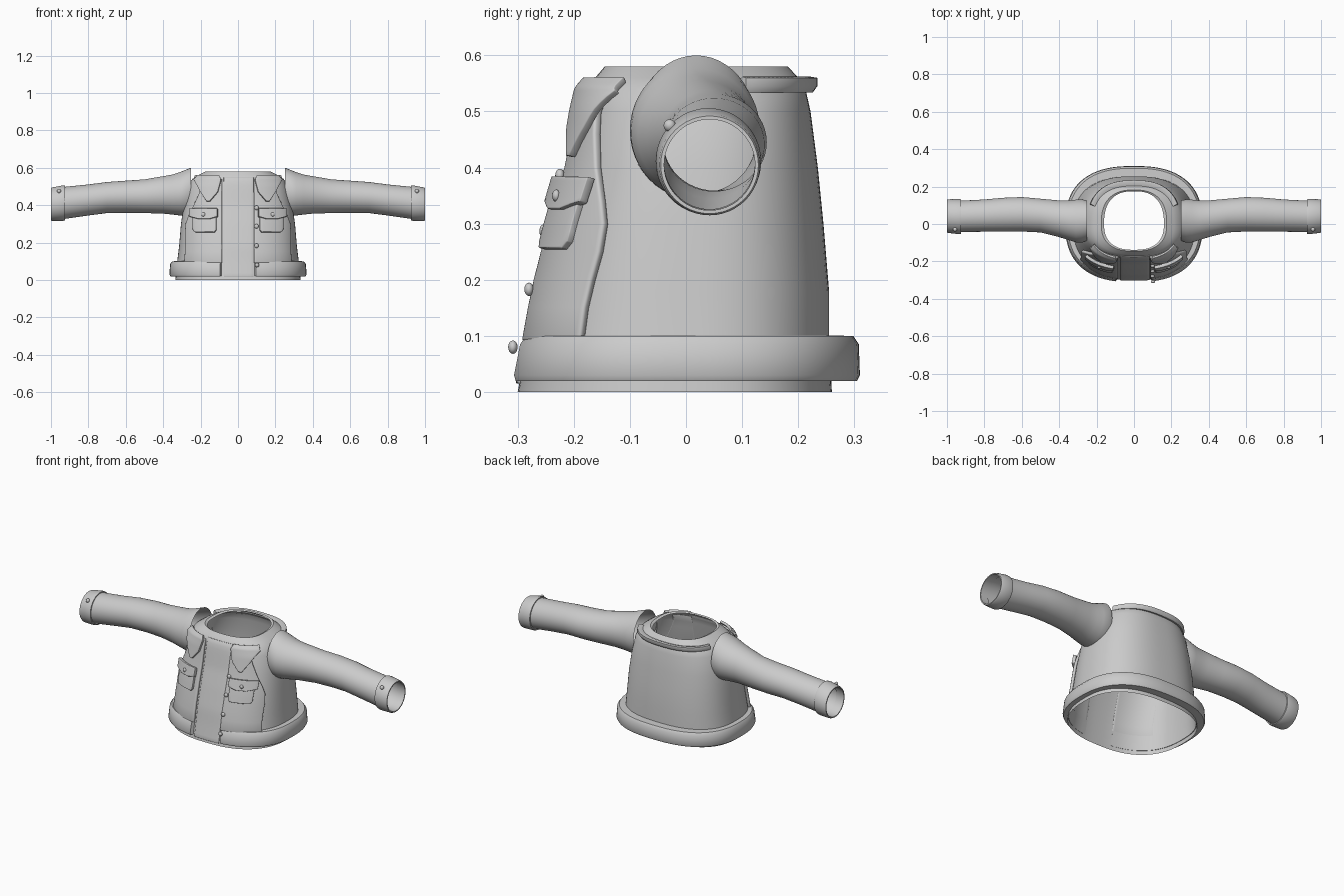
import bpy, bmesh, math

if "Cube" in bpy.data.objects:
    bpy.data.objects.remove(bpy.data.objects["Cube"])

GREY = (0.6, 0.6, 0.6, 1)
cloth = bpy.data.materials.new("grey_cloth")
cloth.use_nodes = True
cloth.diffuse_color = GREY
cloth.node_tree.nodes["Principled BSDF"].inputs["Base Color"].default_value = GREY

POWER = 2.5  # squareness of the torso cross-section
# height, half width, front y, back y
BODY = [(0, .335, -.3, .26), (.1, .325, -.28, .255), (.18, .315, -.266, .255),
        (.3, .305, -.235, .245), (.4, .29, -.206, .235), (.5, .268, -.186, .222),
        (.54, .245, -.176, .213), (.56, .215, -.162, .2), (.58, .175, -.145, .182),
        (.574, .16, -.138, .175)]


def body_at(z):
    """Torso section at a height."""
    for a, b in zip(BODY, BODY[1:-1]):
        if z <= b[0]:
            f = (z - a[0]) / (b[0] - a[0])
            return [p + (q - p) * f for p, q in zip(a, b)]
    return BODY[-2]


def ring_point(section, t, grow=0):
    """Point on a rounded section; t = 0 is the front, rising towards +x."""
    z, hx, yf, yb = section
    s, c = math.sin(t), math.cos(t)
    x = math.copysign(abs(s) ** (2 / POWER), s) * (hx + grow)
    y = abs(c) ** (2 / POWER) * (yf - grow if c > 0 else yb + grow)
    return (x, y, z)


def angle_at_x(x, z):
    return math.copysign(math.asin((abs(x) / body_at(z)[1]) ** (POWER / 2)), x)


def angle_at_y(y, z):
    return math.acos((y / body_at(z)[2]) ** (POWER / 2))


def on_front(x, z, grow=0):
    return ring_point(body_at(z), angle_at_x(x, z), grow)


def make(name, bm, sharp=40):
    bmesh.ops.recalc_face_normals(bm, faces=bm.faces)
    mesh = bpy.data.meshes.new(name)
    bm.to_mesh(mesh)
    bm.free()
    ob = bpy.data.objects.new(name, mesh)
    bpy.context.collection.objects.link(ob)
    mesh.materials.append(cloth)
    bpy.ops.object.select_all(action='DESELECT')
    ob.select_set(True)
    bpy.context.view_layer.objects.active = ob
    bpy.ops.object.shade_smooth_by_angle(angle=math.radians(sharp))
    return ob


def grid(name, rows, wrap_u=False, wrap_v=False, caps=False):
    """Skin a list of point rows."""
    bm = bmesh.new()
    v = [[bm.verts.new(p) for p in row] for row in rows]
    nr, nc = len(v), len(v[0])
    for i in range(nr if wrap_v else nr - 1):
        for j in range(nc if wrap_u else nc - 1):
            k, m = (i + 1) % nr, (j + 1) % nc
            bm.faces.new((v[i][j], v[i][m], v[k][m], v[k][j]))
    if caps:
        for j in (0, -1):
            bm.faces.new([row[j] for row in v])
    return make(name, bm)


def patch(name, rows, grow, thick, cols=12, bevel=.004):
    """Cloth panel lying on the torso; rows are (height, start angle, end angle)."""
    pts = [[ring_point(body_at(z), a + (b - a) * i / cols, grow) for i in range(cols + 1)]
           for z, a, b in rows]
    ob = grid(name, pts)
    sol = ob.modifiers.new("thickness", 'SOLIDIFY')
    sol.thickness, sol.offset = thick, 0
    bev = ob.modifiers.new("soft_edge", 'BEVEL')
    bev.width, bev.segments, bev.angle_limit = bevel, 2, math.radians(50)
    return ob


def front_patch(name, outline, grow, thick, steps=6):
    """Panel given by (height, x start, x end) rows, refined between rows."""
    rows = []
    for a, b in zip(outline, outline[1:]):
        for k in range(steps):
            rows.append([p + (q - p) * k / steps for p, q in zip(a, b)])
    rows.append(outline[-1])
    return patch(name, [(z, angle_at_x(p, z), angle_at_x(q, z)) for z, p, q in rows],
                 grow, thick, 8)


def band(name, profile, start, end, n=72):
    """Closed profile swept around part of the torso."""
    angles = [start + (end - start) * i / n for i in range(n + 1)]
    return grid(name, [[ring_point(s, t) for t in angles] for s in profile],
                wrap_v=True, caps=True)


def stud(name, loc, radius, squash=.7):
    bm = bmesh.new()
    bmesh.ops.create_uvsphere(bm, u_segments=16, v_segments=8, radius=radius)
    bmesh.ops.scale(bm, vec=(1, squash, 1), verts=bm.verts)
    bmesh.ops.translate(bm, vec=loc, verts=bm.verts)
    return make(name, bm)


# Torso shell, open at the neck and the bottom
N = 96
grid("torso", [[ring_point(s, math.tau * i / N) for i in range(N)] for s in BODY], wrap_u=True)

# Flat centre strip of the shirt
front_patch("shirt_placket", [(.015, -.075, .083), (.55, -.075, .083)], .004, .006, 24)

# Hem band, open at the front
hem = [(.022, .33, -.295, .255), (.02, .362, -.308, .305), (.03, .367, -.311, .31),
       (.085, .363, -.3, .308), (.1, .352, -.29, .298), (.101, .322, -.276, .25)]
gap = math.asin((.095 / .36) ** (POWER / 2))
band("hem_band", hem, gap, math.tau - gap)

# Folded collar around the back of the neck
collar = [(.537, .235, -.18, .21), (.534, .247, -.18, .226), (.545, .25, -.18, .234),
          (.56, .246, -.18, .234), (.562, .235, -.18, .222), (.553, .215, -.18, .198)]
band("back_collar", collar, math.radians(112), math.radians(248), 48)

# Open front panels of the jacket: height, y of the side edge
SIDE_EDGE = [(.09, -.18), (.15, -.172), (.2, -.16), (.25, -.146), (.3, -.138), (.34, -.142),
             (.4, -.15), (.46, -.152), (.5, -.15), (.54, -.135)]
for side, s in (("left", 1), ("right", -1)):
    patch(side + "_front_panel",
          [(z, s * angle_at_x(.083, z), s * angle_at_y(y, z)) for z, y in SIDE_EDGE],
          .007, .016, 20, .005)

    # Chest pocket with a flap and button
    front_patch(side + "_pocket", [(.255, s * .118, s * .215), (.268, s * .108, s * .225),
                                   (.37, s * .108, s * .225)], .018, .018)
    front_patch(side + "_pocket_flap", [(.325, s * .14, s * .19), (.338, s * .1, s * .235),
                                        (.382, s * .1, s * .235)], .027, .018)
    stud(side + "_pocket_button", on_front(s * .165, .35, .036), .011)

    # Pointed lapel
    front_patch(side + "_lapel", [(.42, s * .14, s * .155), (.47, s * .1, s * .185),
                                  (.535, s * .083, s * .215), (.557, s * .09, s * .195)],
                .022, .014)

# Buttons down the left edge
for i, z in enumerate((.08, .183, .287, .386)):
    stud("front_button_%d" % (i + 1), on_front(.093, z, .03 if i == 0 else .02), .012)

# Sleeves: distance out, y centre, y radius, z centre, z radius
SLEEVE = [(.252, .018, .108, .472, .128), (.28, .016, .116, .466, .123), (.31, .016, .114, .461, .116),
          (.35, .02, .106, .457, .107), (.4, .028, .098, .455, .1), (.5, .045, .09, .448, .09),
          (.6, .052, .092, .445, .086), (.7, .05, .09, .441, .083), (.8, .045, .086, .428, .083),
          (.94, .04, .084, .411, .086), (.985, .04, .084, .406, .085)]
CUFF = [(.925, .04, .085, .412, .087), (.925, .04, .092, .412, .093), (.935, .04, .094, .411, .095),
        (.993, .042, .09, .405, .09), (1, .042, .087, .405, .087), (1, .042, .081, .405, .081),
        (.95, .042, .081, .409, .083)]


def tube(name, rows, s, n=48):
    turn = [math.tau * i / n for i in range(n)]
    return grid(name, [[(s * x, cy + ry * math.cos(a), cz + rz * math.sin(a)) for a in turn]
                       for x, cy, ry, cz, rz in rows], wrap_u=True)


for side, s in (("left", 1), ("right", -1)):
    tube(side + "_sleeve", SLEEVE, s)
    tube(side + "_cuff", CUFF, s)
    stud(side + "_cuff_button", (s * .957, -.029, .475), .011, 1)
